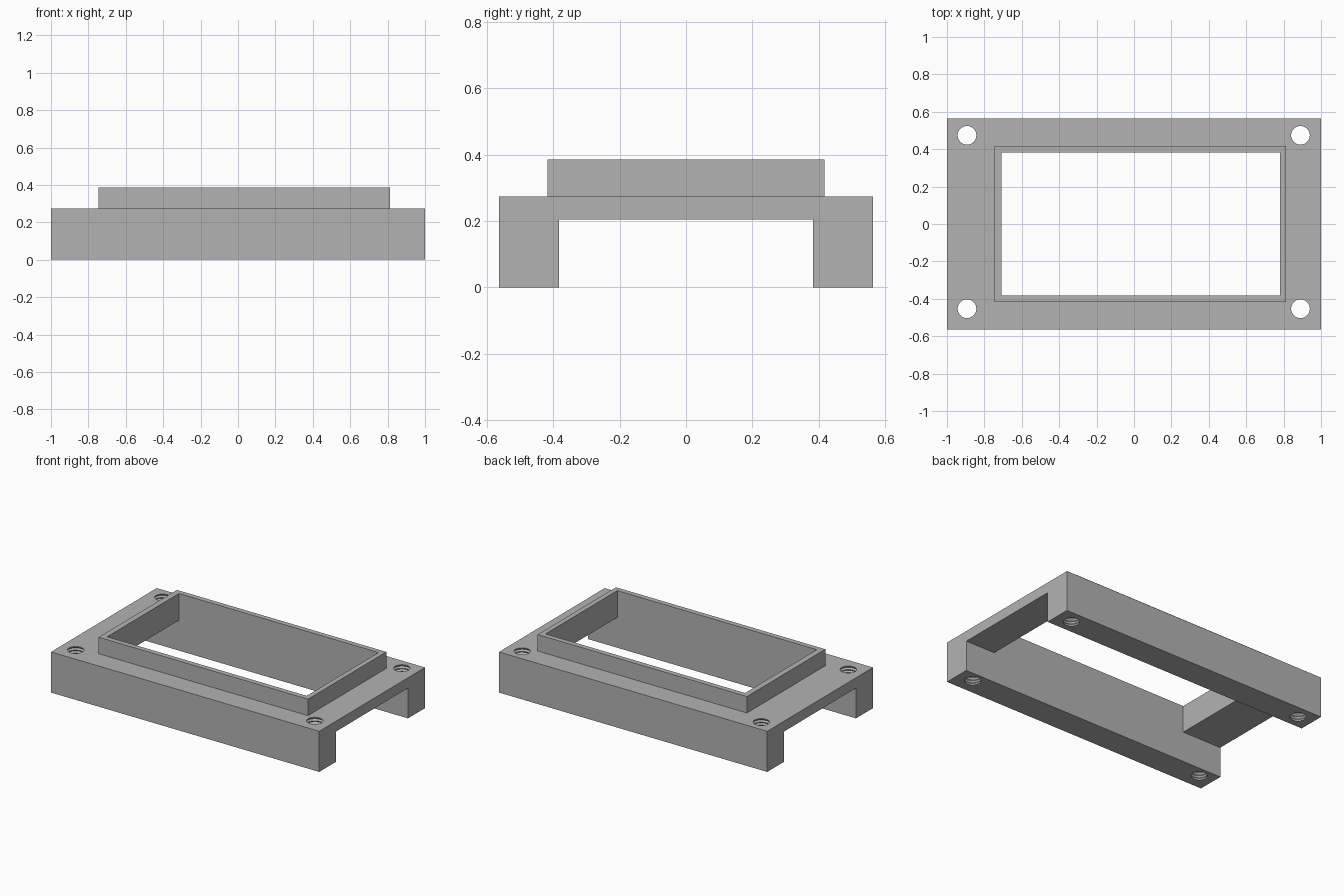
import bpy
import bmesh
import math

cube = bpy.data.objects.get("Cube")
if cube:
    bpy.data.objects.remove(cube, do_unlink=True)

HALF_X, HALF_Y = 1.0, 0.563
PLATE_TOP, COLLAR_TOP = 0.274, 0.385
CHANNEL_Y, CHANNEL_TOP = 0.382, 0.204

grey = bpy.data.materials.new("plain_grey")
grey.use_nodes = True
colour = (0.45, 0.45, 0.45, 1)
grey.diffuse_color = colour
grey.node_tree.nodes["Principled BSDF"].inputs["Base Color"].default_value = colour


def make_object(name, bm):
    bmesh.ops.recalc_face_normals(bm, faces=bm.faces[:])
    mesh = bpy.data.meshes.new(name)
    bm.to_mesh(mesh)
    bm.free()
    mesh.materials.append(grey)
    obj = bpy.data.objects.new(name, mesh)
    bpy.context.collection.objects.link(obj)
    return obj


def prism(name, outline, direction):
    """Extrude a closed outline of 3D points along a direction."""
    bm = bmesh.new()
    face = bm.faces.new([bm.verts.new(p) for p in outline])
    result = bmesh.ops.extrude_face_region(bm, geom=[face], use_keep_orig=True)
    moved = [v for v in result["geom"] if isinstance(v, bmesh.types.BMVert)]
    bmesh.ops.translate(bm, verts=moved, vec=direction)
    return make_object(name, bm)


def box(name, x0, x1, y, z0, z1):
    outline = [(x0, -y, z0), (x1, -y, z0), (x1, y, z0), (x0, y, z0)]
    return prism(name, outline, (0, 0, z1 - z0))


def threaded_rod(name, x, y, inner, outer, pitch, sides=32):
    """Lathed ridged rod used to cut a screw hole."""
    profile = [(inner, -pitch)]
    z = pitch / 2
    while z + pitch < PLATE_TOP:
        profile += [(inner, z), (outer, z + pitch / 2)]
        z += pitch
    profile += [(inner, z), (inner, PLATE_TOP + pitch)]
    bm = bmesh.new()
    rings = []
    for r, height in profile:
        angles = [2 * math.pi * i / sides for i in range(sides)]
        rings.append([bm.verts.new((x + r * math.cos(a), y + r * math.sin(a), height))
                      for a in angles])
    for low, high in zip(rings, rings[1:]):
        for i in range(sides):
            j = (i + 1) % sides
            bm.faces.new((low[i], low[j], high[j], high[i]))
    bm.faces.new(rings[0])
    bm.faces.new(rings[-1])
    return make_object(name, bm)


def combine(target, other, operation):
    mod = target.modifiers.new(other.name, "BOOLEAN")
    mod.operation = operation
    mod.solver = "EXACT"
    mod.object = other
    bpy.context.view_layer.objects.active = target
    bpy.ops.object.modifier_apply(modifier=mod.name)
    bpy.data.objects.remove(other, do_unlink=True)


# Base: plate with two full-length rails and an open channel below
half = [(HALF_Y, PLATE_TOP), (HALF_Y, 0), (CHANNEL_Y, 0), (CHANNEL_Y, CHANNEL_TOP)]
section = half + [(-y, z) for y, z in reversed(half)]
frame = prism("mounting_frame", [(-HALF_X, y, z) for y, z in section], (2 * HALF_X, 0, 0))

# Raised collar, slightly off centre, and the window through it
combine(frame, box("collar", -0.747, 0.814, 0.417, CHANNEL_TOP + 0.03, COLLAR_TOP), "UNION")
combine(frame, box("window_cutter", -0.708, 0.78, CHANNEL_Y, 0.1, COLLAR_TOP + 0.1),
        "DIFFERENCE")

# Threaded screw holes in the corners
for x in (-0.893, 0.89):
    for y in (-0.453, 0.474):
        combine(frame, threaded_rod("screw_hole_cutter", x, y, 0.05, 0.059, 0.02),
                "DIFFERENCE")

# Flat faces throughout
for face in frame.data.polygons:
    face.use_smooth = False
